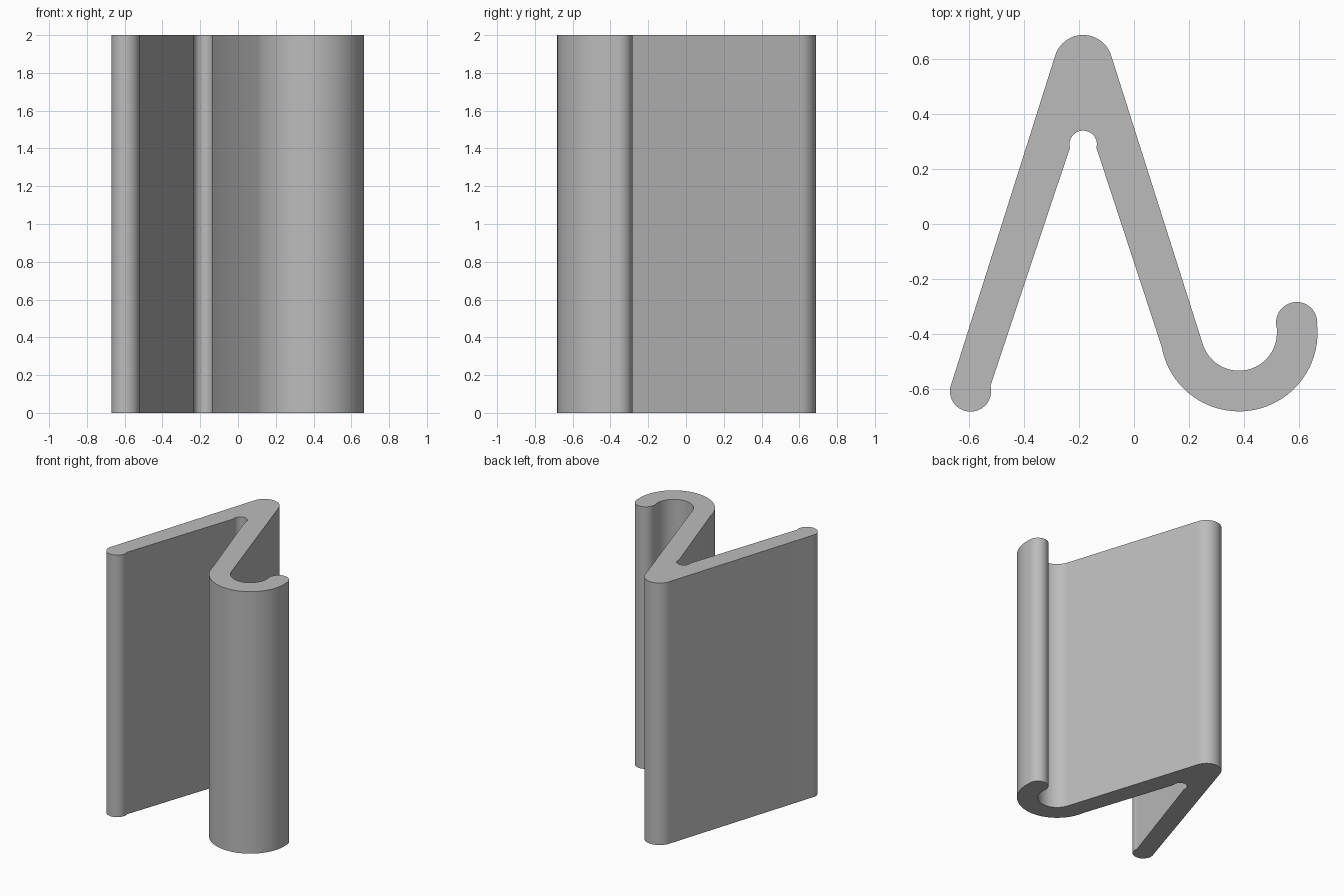
import bpy, bmesh
from math import sin, cos, radians

cube = bpy.data.objects.get("Cube")
if cube:
    bpy.data.objects.remove(cube, do_unlink=True)

HEIGHT = 2.0


def arc(cx, cy, r, start, end, steps):
    """Points along an arc, angles in degrees."""
    angles = [radians(start + (end - start) * i / steps) for i in range(steps + 1)]
    return [(cx + r * cos(a), cy + r * sin(a)) for a in angles]


# Closed clip profile: arcs joined by the straight legs
profile = (
    arc(-0.595, -0.608, 0.075, 155, 375, 24)     # rounded foot
    + arc(-0.185, 0.29, 0.05, 195, -15, 20)      # inside of the bend
    + arc(0.382, -0.396, 0.286, 190, 365, 40)    # outside of the hook
    + arc(0.592, -0.359, 0.075, 0, 195, 24)      # hook tip
    + arc(0.382, -0.396, 0.138, 3, -163, 32)     # inside of the hook
    + arc(-0.185, 0.581, 0.107, 15, 165, 24)     # outside of the bend
)

# Extrude the profile straight up
bm = bmesh.new()
base = bm.faces.new([bm.verts.new((x, y, 0)) for x, y in profile])
top = bmesh.ops.extrude_face_region(bm, geom=[base], use_keep_orig=True)["geom"]
bmesh.ops.translate(bm, vec=(0, 0, HEIGHT),
                    verts=[g for g in top if isinstance(g, bmesh.types.BMVert)])
bmesh.ops.recalc_face_normals(bm, faces=bm.faces)
mesh = bpy.data.meshes.new("spring_clip")
bm.to_mesh(mesh)
bm.free()

clip = bpy.data.objects.new("spring_clip", mesh)
bpy.context.collection.objects.link(clip)

# Plain grey material
grey = bpy.data.materials.new("plain_grey")
grey.use_nodes = True
colour = (0.5, 0.5, 0.5, 1)
grey.diffuse_color = colour
grey.node_tree.nodes["Principled BSDF"].inputs["Base Color"].default_value = colour
mesh.materials.append(grey)

# Smooth curves, crisp end caps
bpy.ops.object.select_all(action="DESELECT")
clip.select_set(True)
bpy.context.view_layer.objects.active = clip
bpy.ops.object.shade_smooth_by_angle(angle=radians(30))
